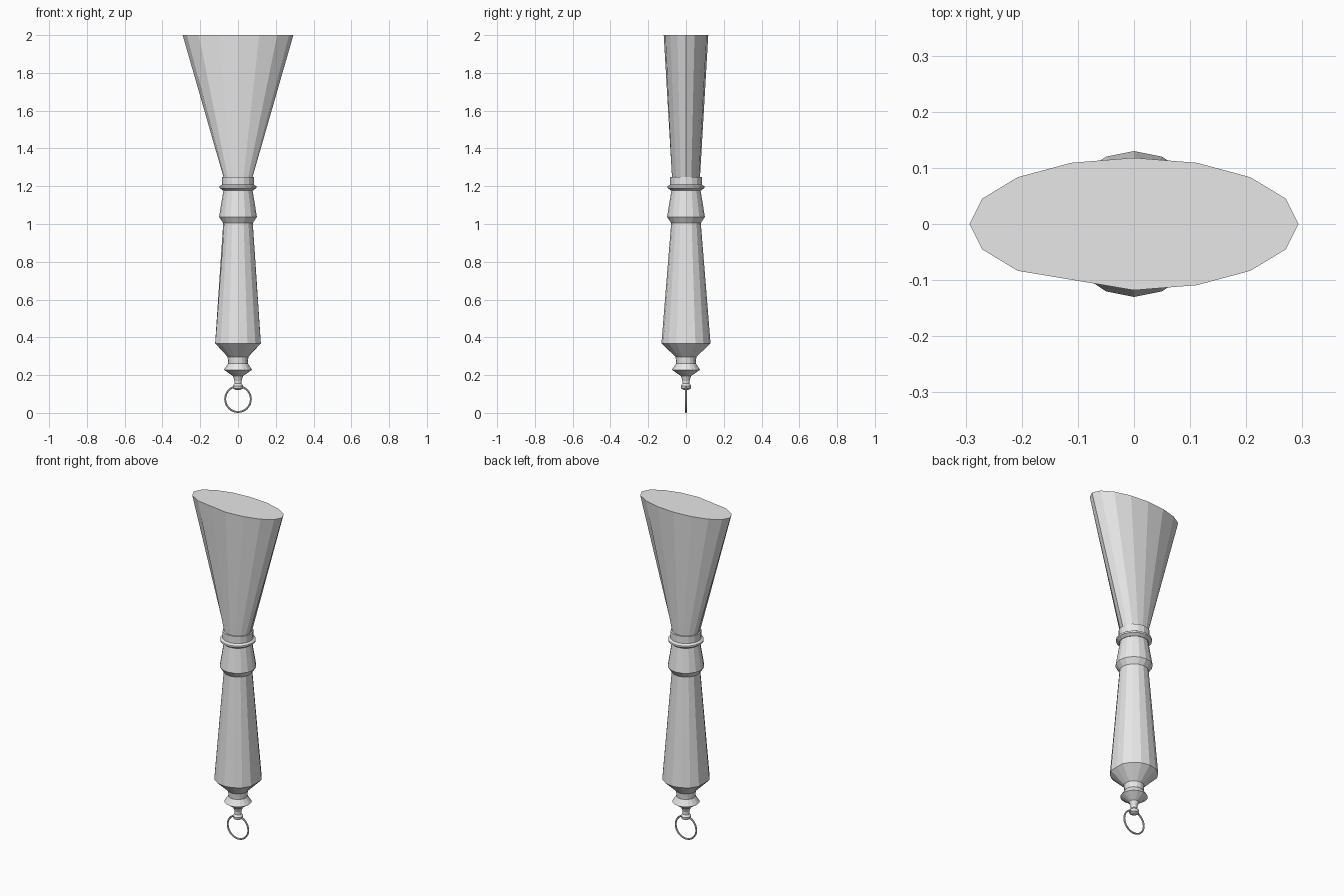
import bpy
import bmesh
from math import cos, sin, pi

cube = bpy.data.objects.get("Cube")
if cube:
    bpy.data.objects.remove(cube, do_unlink=True)

SIDES = 16

grey = bpy.data.materials.new("plain grey")
grey.use_nodes = True
grey.diffuse_color = (0.8, 0.8, 0.8, 1)
grey.node_tree.nodes["Principled BSDF"].inputs["Base Color"].default_value = (0.8, 0.8, 0.8, 1)


def loft(name, sections):
    """Capped solid through oval sections given as (x radius, y radius, z)."""
    bm = bmesh.new()
    rings = []
    for rx, ry, z in sections:
        rings.append([bm.verts.new((rx * cos(2 * pi * i / SIDES), ry * sin(2 * pi * i / SIDES), z))
                      for i in range(SIDES)])
    for low, high in zip(rings, rings[1:]):
        for i in range(SIDES):
            j = (i + 1) % SIDES
            bm.faces.new((low[i], low[j], high[j], high[i]))
    bm.faces.new(rings[0][::-1])
    bm.faces.new(rings[-1])
    mesh = bpy.data.meshes.new(name)
    bm.to_mesh(mesh)
    bm.free()
    mesh.materials.append(grey)
    obj = bpy.data.objects.new(name, mesh)
    bpy.context.collection.objects.link(obj)
    return obj


def turned(name, profile):
    return loft(name, [(r, r, z) for r, z in profile])


# Turned end knob that holds the hanging ring
turned("end_knob", [(0.012, 0.122), (0.025, 0.128), (0.028, 0.143), (0.018, 0.155),
                    (0.018, 0.17), (0.027, 0.195), (0.074, 0.228), (0.052, 0.262), (0.055, 0.297)])

# Long tapered grip, slightly flattened at its widest sides
grip = turned("grip", [(0.053, 0.295), (0.13, 0.368), (0.078, 1.01)])
for v in grip.data.vertices:
    v.co.x = max(-0.121, min(0.121, v.co.x))

# Flared neck above the grip
turned("neck", [(0.078, 1.005), (0.1, 1.038), (0.077, 1.18)])

# Collar with a raised bead
turned("collar_bead", [(0.08, 1.178), (0.097, 1.19), (0.097, 1.2), (0.084, 1.208)])
turned("collar", [(0.084, 1.205), (0.084, 1.25)])

# Bristles fanning out to a wide flat oval, with one softened corner at the front left edge
bristles = loft("bristles", [(0.076, 0.074, 1.245), (0.293, 0.118, 2.0)])
top = bristles.data.vertices[SIDES:]
corner = SIDES // 2 + 3
top[corner].co = (top[corner - 1].co + top[corner + 1].co) / 2

# Hanging ring
bpy.ops.mesh.primitive_torus_add(major_segments=32, minor_segments=8, major_radius=0.068,
                                 minor_radius=0.005, location=(0, 0, 0.073),
                                 rotation=(pi / 2, 0, 0))
ring = bpy.context.object
ring.name = "hanging_ring"
ring.data.materials.append(grey)
